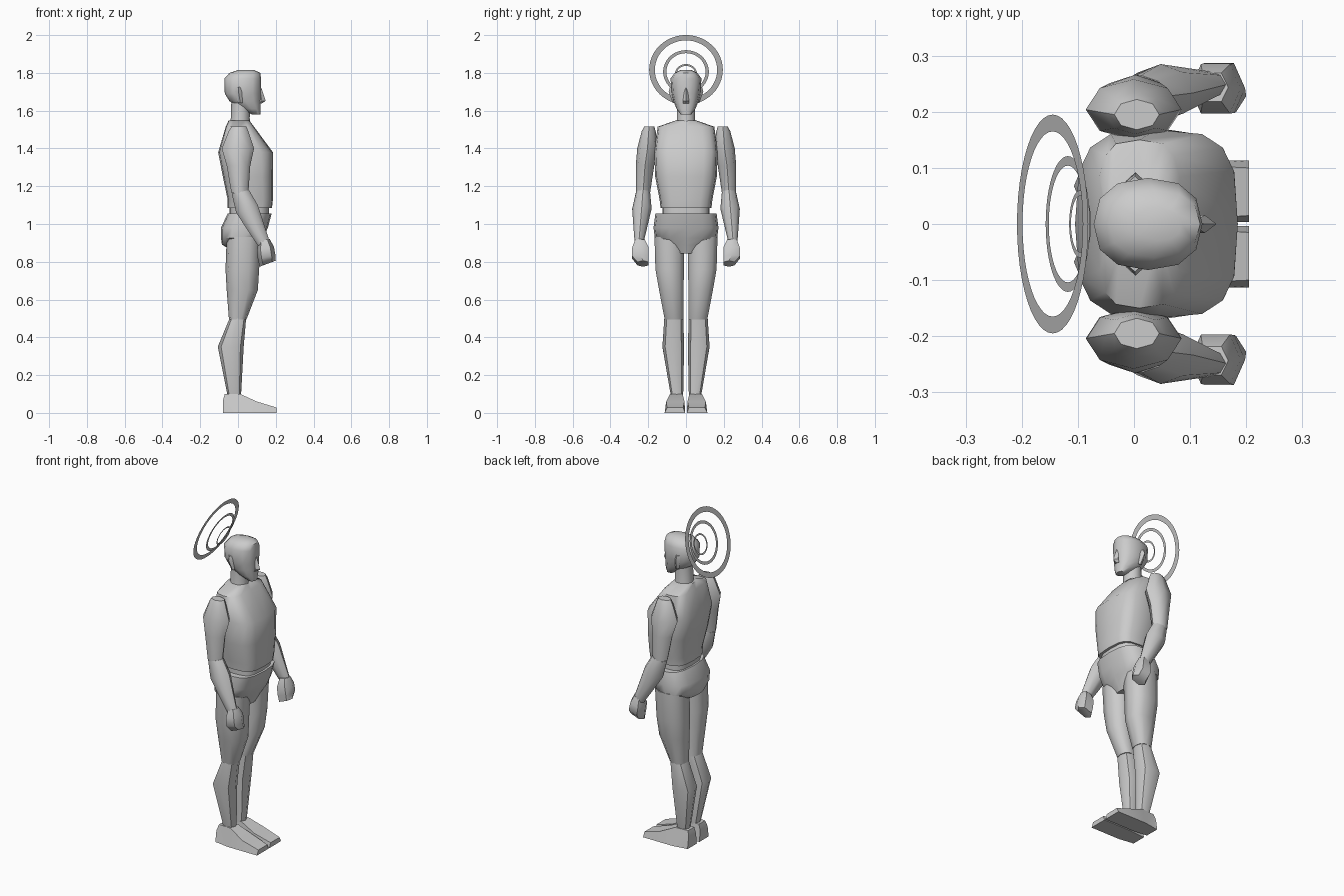
import bpy, bmesh, math
from mathutils import Vector

if "Cube" in bpy.data.objects:
    bpy.data.objects.remove(bpy.data.objects["Cube"])

grey = bpy.data.materials.new("plain grey")
grey.diffuse_color = (0.6, 0.6, 0.6, 1)
grey.use_nodes = True
grey.node_tree.nodes["Principled BSDF"].inputs["Base Color"].default_value = grey.diffuse_color


def finish(name, bm, mirror=False, angle=50):
    me = bpy.data.meshes.new(name)
    bm.to_mesh(me)
    bm.free()
    me.materials.append(grey)
    ob = bpy.data.objects.new(name, me)
    bpy.context.collection.objects.link(ob)
    if mirror:
        mod = ob.modifiers.new("mirror", 'MIRROR')
        mod.use_axis = (False, True, False)
    bpy.ops.object.select_all(action='DESELECT')
    ob.select_set(True)
    bpy.context.view_layer.objects.active = ob
    bpy.ops.object.shade_smooth_by_angle(angle=math.radians(angle))
    return ob


def loft(name, rows, n=8, power=1.0, mirror=False):
    """Rows are (z, x min, x max, y min, y max, rise toward the front)."""
    bm = bmesh.new()
    rings = []
    for z, x0, x1, y0, y1, *rise in rows:
        rise = rise[0] if rise else 0
        ring = []
        for i in range(n):
            a = 2 * math.pi * i / n
            c, s = math.cos(a), math.sin(a)
            c = math.copysign(abs(c) ** power, c) if abs(c) > 1e-6 else 0
            s = math.copysign(abs(s) ** power, s) if abs(s) > 1e-6 else 0
            ring.append(bm.verts.new(((x0 + x1) / 2 + c * (x1 - x0) / 2,
                                      (y0 + y1) / 2 + s * (y1 - y0) / 2,
                                      z + rise * c)))
        rings.append(ring)
    for a, b in zip(rings, rings[1:]):
        for i in range(n):
            j = (i + 1) % n
            bm.faces.new((a[i], a[j], b[j], b[i]))
    bm.faces.new(rings[0])
    bm.faces.new(rings[-1])
    bmesh.ops.recalc_face_normals(bm, faces=bm.faces)
    return finish(name, bm, mirror)


def centred(rows):
    return [(z, x0, x1, -w, w, *r) for z, x0, x1, w, *r in rows]


# Head, nose, ears and neck
loft("head", centred([(1.58, .072, .118, .028), (1.61, .02, .12, .05),
                      (1.65, -.045, .12, .066), (1.69, -.07, .122, .075),
                      (1.77, -.072, .122, .082), (1.80, -.045, .118, .06),
                      (1.815, .0, .085, .03)]), 12, .85)
loft("nose", centred([(1.638, .11, .125, .016), (1.652, .105, .147, .016),
                      (1.72, .105, .124, .008)]), 4)
loft("ear", [(1.64, .0, .025, .06, .07), (1.70, -.015, .02, .06, .092),
             (1.725, -.012, .015, .06, .085)], 4, mirror=True)
loft("neck", centred([(1.50, -.05, .07, .06), (1.56, -.038, .062, .05),
                      (1.66, -.035, .065, .052)]), 10)

# Torso, waist and pelvis
loft("torso", centred([(1.085, -.055, .18, .135), (1.13, -.055, .185, .14),
                       (1.25, -.08, .185, .163), (1.38, -.105, .185, .168),
                       (1.515, -.065, .085, .15), (1.548, -.05, .06, .055)]), 16, .6)
loft("waist", centred([(1.04, -.045, .165, .125), (1.10, -.045, .165, .125)]), 16, .6)
loft("pelvis", centred([(.845, -.0, .10, .05), (.89, -.085, .12, .095),
                        (.925, -.09, .135, .165), (.98, -.09, .158, .172),
                        (1.055, -.055, .178, .162)]), 16, .7)

# Arms and hands
loft("upper_arm", [(1.165, -.035, .055, .19, .265), (1.31, -.06, .065, .168, .266),
                   (1.40, -.086, .085, .15, .258), (1.49, -.05, .055, .16, .235),
                   (1.515, -.035, .045, .168, .222)], 8, mirror=True)
loft("forearm", [(.90, .105, .165, .225, .272, .015), (1.08, -.01, .105, .182, .285, .02),
                 (1.17, -.033, .058, .19, .265, .01)], 8, mirror=True)
loft("hand", [(.79, .115, .2, .196, .26, .016), (.825, .105, .198, .192, .292, .012),
              (.87, .10, .19, .192, .29, .01), (.915, .11, .168, .215, .272, .005)],
     6, .8, mirror=True)

# Legs
loft("thigh", [(.495, -.048, .045, .012, .115), (.65, -.06, .105, .01, .145),
               (.76, -.066, .112, .008, .165), (.93, -.06, .12, .005, .17)],
     10, .8, mirror=True)
loft("calf", [(.09, -.055, .016, .015, .08), (.35, -.107, .03, .01, .125),
              (.50, -.045, .043, .014, .115)], 8, .85, mirror=True)

# Feet: side profile with a wide sole and narrow top
bm = bmesh.new()
sections = [(-.08, .065, .02, .09), (-.07, .10, .022, .08), (.012, .10, .018, .085),
            (.10, .06, .008, .105), (.205, .028, .015, .10)]
prev = None
for x, h, y0, y1 in sections:
    sole0, sole1 = (.012, .10) if x < 0 else (.004, .113)
    cur = [bm.verts.new(p) for p in ((x, sole0, 0), (x, y0, h), (x, y1, h), (x, sole1, 0))]
    if prev:
        for i in range(4):
            j = (i + 1) % 4
            bm.faces.new((prev[i], prev[j], cur[j], cur[i]))
    else:
        bm.faces.new(cur)
    prev = cur
bm.faces.new(prev)
bmesh.ops.recalc_face_normals(bm, faces=bm.faces)
finish("foot", bm, True)

# Three flat tilted rings behind the head
tilt = math.radians(19)
up = Vector((math.sin(tilt), 0, math.cos(tilt)))
side = Vector((0, 1, 0))
for name, x, z, outer, inner in (("large_ring", -.145, 1.816, .195, .165),
                                 ("middle_ring", -.118, 1.806, .121, .104),
                                 ("small_ring", -.096, 1.79, .06, .05)):
    bm = bmesh.new()
    n = 48
    loops = [[bm.verts.new(Vector((x, 0, z)) + r * (math.cos(2 * math.pi * i / n) * side
              + math.sin(2 * math.pi * i / n) * up)) for i in range(n)]
             for r in (outer, inner)]
    for i in range(n):
        j = (i + 1) % n
        bm.faces.new((loops[0][i], loops[0][j], loops[1][j], loops[1][i]))
    finish(name, bm)
